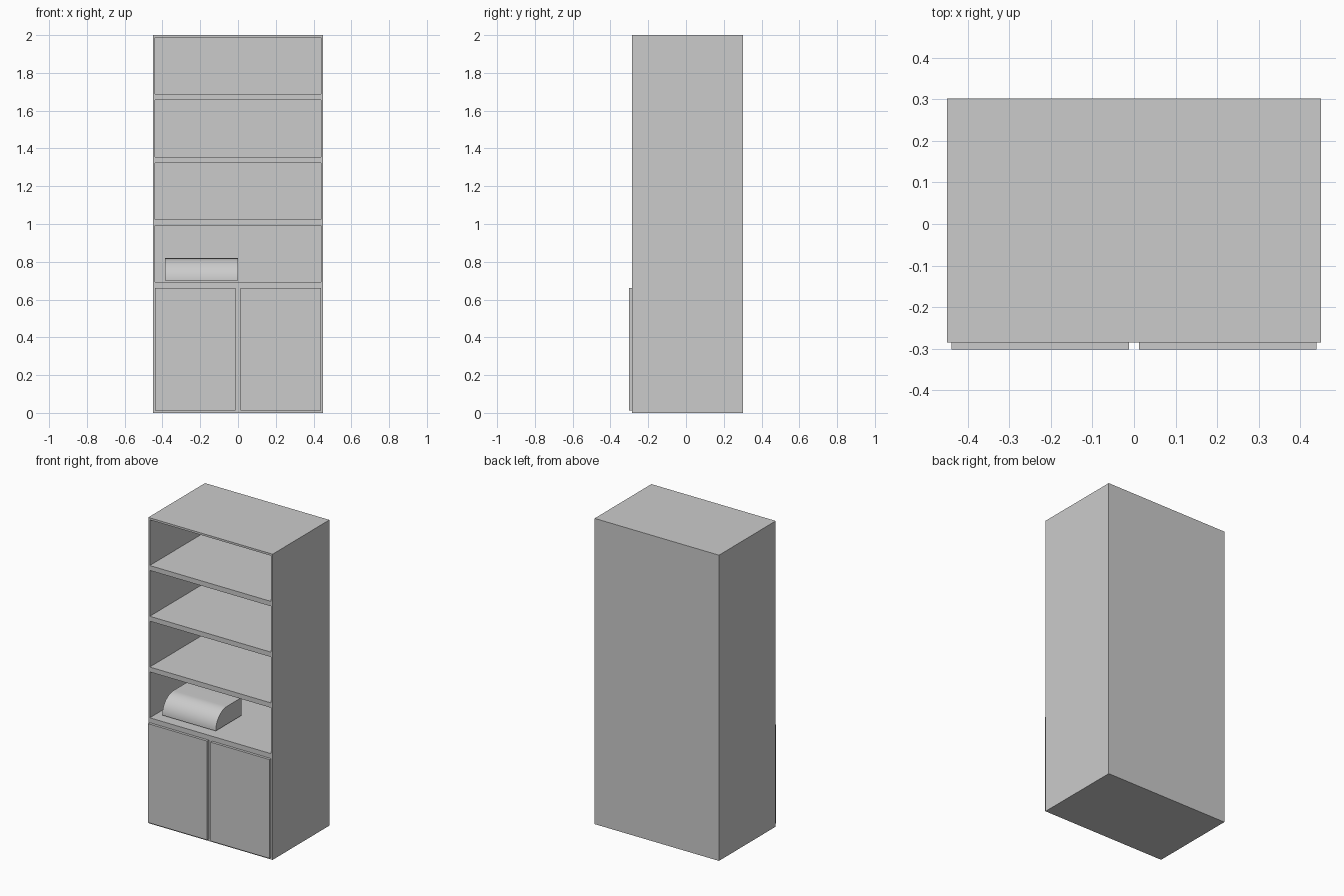
import bpy, bmesh
from math import sin, cos, pi, radians

if "Cube" in bpy.data.objects:
    bpy.data.objects.remove(bpy.data.objects["Cube"])

FRONT, BACK = -0.285, 0.302   # carcass depth range
DOOR_FRONT = -0.302


def finish(bm, name):
    bmesh.ops.recalc_face_normals(bm, faces=bm.faces[:])
    me = bpy.data.meshes.new(name)
    bm.to_mesh(me)
    bm.free()
    ob = bpy.data.objects.new(name, me)
    bpy.context.collection.objects.link(ob)
    return ob


# Carcass: front grid, pulled back into a solid, with four shelf bays sunk in
xs = [-0.45, -0.439, 0.439, 0.45]
zs = [0.0]
for i in range(4):
    zs += [0.692 + i * 0.332, 0.992 + i * 0.332]
zs[-1] = 1.987
zs.append(2.0)
bm = bmesh.new()
grid = [[bm.verts.new((x, FRONT, z)) for x in xs] for z in zs]
bays = []
for r in range(len(zs) - 1):
    for c in range(3):
        f = bm.faces.new((grid[r][c], grid[r][c + 1], grid[r + 1][c + 1], grid[r + 1][c]))
        if c == 1 and r % 2 == 1:
            bays.append(f)
rim = [e for e in bm.edges if e.is_boundary]
ext = bmesh.ops.extrude_edge_only(bm, edges=rim)["geom"]
for v in ext:
    if isinstance(v, bmesh.types.BMVert):
        v.co.y = BACK
bmesh.ops.edgeloop_fill(bm, edges=[e for e in bm.edges if e.is_boundary])
bmesh.ops.recalc_face_normals(bm, faces=bm.faces[:])
bmesh.ops.inset_individual(bm, faces=bays, thickness=0.0, depth=-0.575)
finish(bm, "cabinet_body")

# Pair of lower doors
for side, name in ((-1, "left_door"), (1, "right_door")):
    bm = bmesh.new()
    bmesh.ops.create_cube(bm, size=1)
    bmesh.ops.scale(bm, verts=bm.verts, vec=(0.427, FRONT - DOOR_FRONT, 0.647))
    bmesh.ops.translate(bm, verts=bm.verts,
                        vec=(side * 0.2255, (FRONT + DOOR_FRONT) / 2, 0.3365))
    finish(bm, name)

# Bread bin: side profile with a quarter-round front, extruded along x
x0, x1, y0, y1, z0, r = -0.387, 0.0, -0.23, 0.038, 0.702, 0.117
profile = [(y1, z0)]
for i in range(17):
    a = i / 16 * pi / 2
    profile.append((y0 + r - r * cos(a), z0 + r * sin(a)))
profile.append((y1, z0 + r))
bm = bmesh.new()
side = bm.faces.new([bm.verts.new((x0, y, z)) for y, z in profile])
ext = bmesh.ops.extrude_face_region(bm, geom=[side], use_keep_orig=True)["geom"]
bmesh.ops.translate(bm, vec=(x1 - x0, 0, 0),
                    verts=[v for v in ext if isinstance(v, bmesh.types.BMVert)])
bread_bin = finish(bm, "bread_bin")
bpy.context.view_layer.objects.active = bread_bin
bread_bin.select_set(True)
bpy.ops.object.shade_smooth_by_angle(angle=radians(30))
